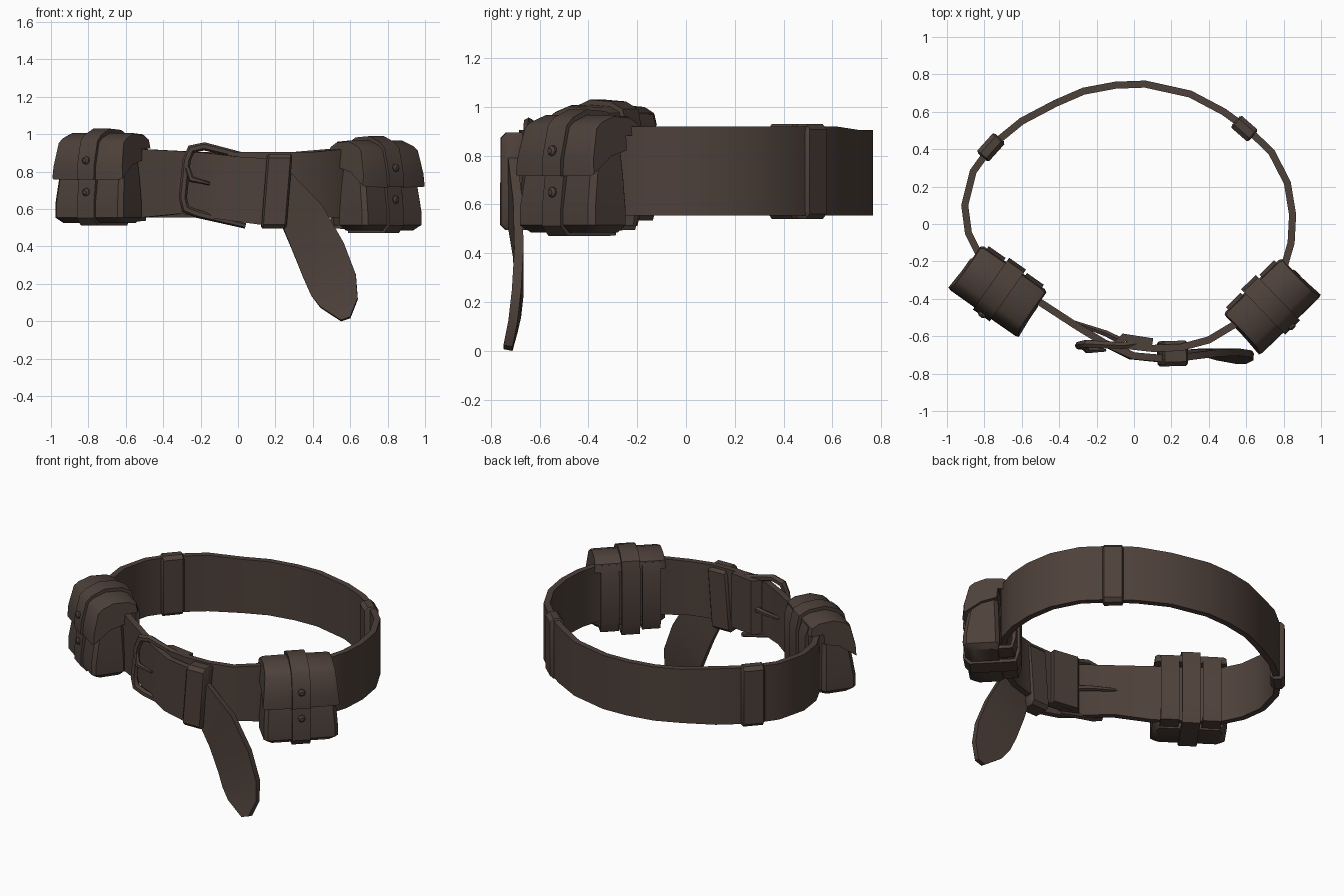
import bpy, bmesh, math
from mathutils import Vector as V

leather = bpy.data.materials.new("dark brown leather")
leather.diffuse_color = (0.075, 0.052, 0.042, 1)


def loft(name, rings, angle=35):
    """Skin a list of equal-length rings and cap both ends."""
    bm = bmesh.new()
    rows = [[bm.verts.new(p) for p in r] for r in rings]
    n = len(rows[0])
    for a, b in zip(rows, rows[1:]):
        for i in range(n):
            bm.faces.new((a[i], a[(i + 1) % n], b[(i + 1) % n], b[i]))
    bm.faces.new(rows[0])
    bm.faces.new(rows[-1])
    bmesh.ops.recalc_face_normals(bm, faces=bm.faces)
    me = bpy.data.meshes.new(name)
    bm.to_mesh(me)
    bm.free()
    me.materials.append(leather)
    for p in me.polygons:
        p.use_smooth = True
    me.set_sharp_from_angle(angle=math.radians(angle))
    ob = bpy.data.objects.new(name, me)
    bpy.context.collection.objects.link(ob)
    return ob


def ribbon(name, pairs, thick):
    """Strap with thickness, given pairs of edge points."""
    pairs = [(V(a), V(b)) for a, b in pairs]
    mid = [(a + b) / 2 for a, b in pairs]
    rings = []
    for i, (a, b) in enumerate(pairs):
        t = mid[min(i + 1, len(mid) - 1)] - mid[max(i - 1, 0)]
        n = t.cross(a - b).normalized() * thick / 2
        rings.append([a + n, a - n, b - n, b + n])
    return loft(name, rings)


def tube(name, pts, radii, sides=6):
    pts = [V(p) for p in pts]
    rings = []
    for i, p in enumerate(pts):
        t = (pts[min(i + 1, len(pts) - 1)] - pts[max(i - 1, 0)]).normalized()
        u = t.cross(V((0, 1, 0))).normalized()
        w = t.cross(u)
        rings.append([p + (u * math.cos(k * math.tau / sides) + w * math.sin(k * math.tau / sides)) * radii[i]
                      for k in range(sides)])
    return loft(name, rings, 50)


def rounded(x0, x1, y0, y1, c):
    return [(x0 + c, y0), (x1 - c, y0), (x1, y0 + c), (x1, y1 - c),
            (x1 - c, y1), (x0 + c, y1), (x0, y1 - c), (x0, y0 + c)]


# Belt: buckle fold, round the right side, back and left side, out through the buckle
path = [(0.10, -0.63), (-0.06, -0.605), (-0.09, -0.625), (-0.04, -0.65), (0.1, -0.665), (0.25, -0.66),
        (0.40, -0.62), (0.55, -0.53), (0.68, -0.39), (0.80, -0.24), (0.84, -0.1), (0.848, 0.05),
        (0.82, 0.22), (0.735, 0.385), (0.61, 0.505), (0.48, 0.60), (0.30, 0.695), (0.06, 0.748),
        (-0.10, 0.742), (-0.27, 0.71), (-0.42, 0.645), (-0.60, 0.55), (-0.76, 0.42), (-0.86, 0.28),
        (-0.905, 0.1), (-0.885, -0.05), (-0.815, -0.19), (-0.67, -0.29), (-0.5, -0.42)]
belt = [((x, y, 0.92 if abs(x) > 0.45 else 0.905), (x, y, 0.555)) for x, y in path]
belt += [((-0.3, -0.55, 0.91), (-0.3, -0.55, 0.575)),
         ((-0.16, -0.635, 0.90), (-0.16, -0.635, 0.555)),
         ((0.0, -0.705, 0.88), (-0.02, -0.705, 0.535)),
         ((0.17, -0.72, 0.87), (0.13, -0.72, 0.515)),
         ((0.29, -0.71, 0.785), (0.24, -0.71, 0.50)),
         ((0.45, -0.69, 0.62), (0.29, -0.69, 0.38)),
         ((0.565, -0.685, 0.42), (0.35, -0.685, 0.23)),
         ((0.63, -0.695, 0.25), (0.39, -0.695, 0.14)),
         ((0.64, -0.71, 0.12), (0.44, -0.71, 0.075)),
         ((0.60, -0.73, 0.02), (0.55, -0.73, 0.003))]
ribbon("belt_strap", belt, 0.038)


# Keeper loops around the belt
def keeper(name, x, y, ang, width, thick, z0, z1, lean=0.0):
    t = V((math.cos(ang), math.sin(ang), 0))
    n = V((-t.y, t.x, 0))
    rings = []
    for s, k in ((-1, 0.012), (-0.85, 0), (0.85, 0), (1, 0.012)):
        sec = rounded(-thick / 2 + k, thick / 2 - k, z0 + k, z1 - k, 0.022)
        rings.append([V((x, y, 0)) + t * (s * width / 2 + lean * (z - z0)) + n * d + V((0, 0, z)) for d, z in sec])
    loft(name, rings)


keeper("keeper_back_right", 0.59, 0.51, -0.72, 0.125, 0.085, 0.54, 0.93)
keeper("keeper_back_left", -0.765, 0.41, 0.84, 0.14, 0.085, 0.54, 0.93)
keeper("keeper_front", 0.19, -0.693, 0.03, 0.135, 0.135, 0.495, 0.895, 0.08)

# Buckle frame and prong
tube("buckle_frame", [(0.08, -0.63, 0.87), (-0.06, -0.65, 0.905), (-0.18, -0.645, 0.935), (-0.25, -0.64, 0.92),
                      (-0.275, -0.645, 0.86), (-0.295, -0.65, 0.66), (-0.28, -0.65, 0.60),
                      (-0.22, -0.65, 0.575), (0.04, -0.64, 0.51)],
     [0.018, 0.02, 0.022, 0.024, 0.022, 0.022, 0.024, 0.022, 0.015])
tube("buckle_prong", [(-0.06, -0.63, 0.71), (-0.15, -0.585, 0.725), (-0.35, -0.515, 0.75)], [0.02, 0.018, 0.01])
tube("prong_catch", [(-0.27, -0.66, 0.82), (-0.25, -0.675, 0.76), (-0.15, -0.675, 0.735)], [0.014, 0.018, 0.008])


# Pouches: local axes are t along the belt, d outward, z up
def pouch(side, ox, oy, nx, ny, base):
    n = V((nx, ny, 0)).normalized()
    t = V((-n.y, n.x, 0))

    def at(u, d, z):
        return V((ox, oy, base + z)) + t * u + n * d

    # Box, a little wider and deeper towards the bottom
    rings = []
    for z, k, front in ((0, 0.03, 0.22), (0.03, 0, 0.24), (0.10, 0, 0.24), (0.24, 0.01, 0.222), (0.38, 0.025, 0.20)):
        rings.append([at(u, d, z) for u, d in rounded(-0.222 + k, 0.222 - k, 0.025 + k / 2, front - k / 2, 0.022)])
    loft("pouch_body_" + side, rings, 40)

    # Flap, narrowing towards the top and reaching back over the belt
    lid = [(0.035, 0.335), (0.13, 0.31), (0.24, 0.232), (0.237, 0.30), (0.205, 0.43),
           (0.175, 0.455), (0.10, 0.482), (0.0, 0.475), (-0.045, 0.45), (-0.055, 0.40), (0.03, 0.40)]
    rings = []
    for u, k in ((-0.23, 0.95), (-0.212, 1), (0, 1.01), (0.212, 1), (0.23, 0.95)):
        rings.append([at(u * (1 - 0.4 * (z - 0.232)), 0.12 + (d - 0.12) * k, 0.36 + (z - 0.36) * k)
                      for d, z in lid])
    loft("pouch_flap_" + side, rings, 40)

    def band(name, prof, u, w):
        ribbon(name + side, [(at(u + w / 2, d, z), at(u - w / 2, d, z)) for d, z in prof], 0.022)

    # Two belt loops behind, and the closing strap around the whole pouch
    loop = [(-0.04, 0.44), (-0.06, 0.38), (-0.06, 0.08), (-0.045, 0.02), (0.05, 0.02)]
    for u in (-0.125, 0.125):
        band("belt_loop_", loop, u, 0.11)
    band("flap_strap_", [(0.244, 0.232), (0.243, 0.30), (0.21, 0.435), (0.178, 0.463), (0.10, 0.494),
                         (0.0, 0.487), (-0.055, 0.46), (-0.072, 0.38), (-0.072, 0.06), (-0.055, -0.003),
                         (0.06, -0.003), (0.215, -0.003), (0.244, 0.03), (0.243, 0.10), (0.226, 0.235)], 0, 0.11)

    for nm, d, z in (("flap_stud_", 0.24, 0.335), ("body_stud_", 0.238, 0.165)):
        rings = []
        for out, r in ((0, 0.022), (0.014, 0.022), (0.024, 0.012)):
            rings.append([at(r * math.cos(a * math.tau / 8), d + out, z + r * math.sin(a * math.tau / 8))
                          for a in range(8)])
        loft(nm + side, rings)


pouch("left", -0.67, -0.28, -0.575, -0.82, 0.525)
pouch("right", 0.67, -0.37, 0.70, -0.72, 0.485)
